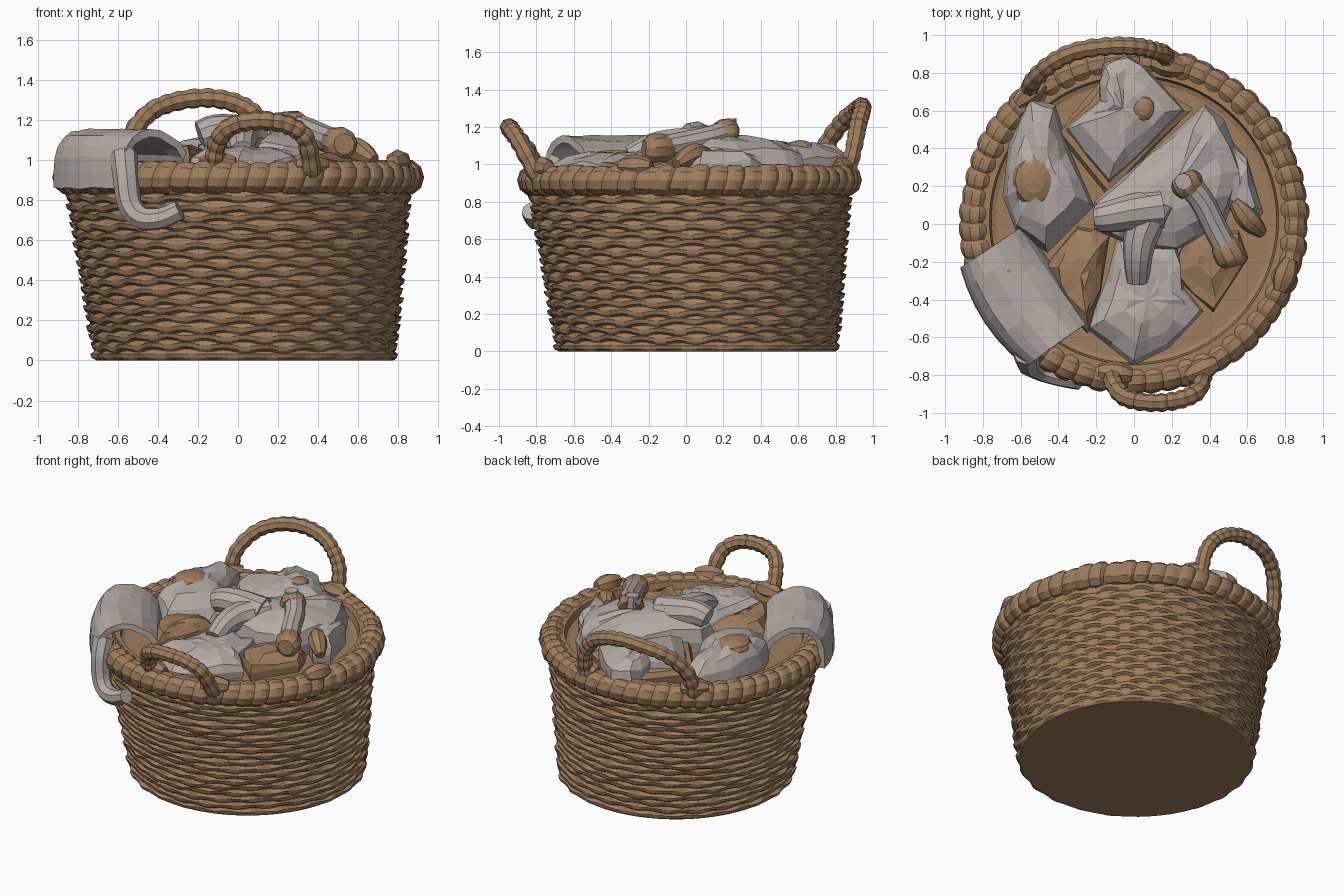
import bpy, bmesh, math, random
from mathutils import Vector, Quaternion

if "Cube" in bpy.data.objects:
    bpy.data.objects.remove(bpy.data.objects["Cube"])

random.seed(4)
TAU = 2 * math.pi


def material(name, rgb):
    m = bpy.data.materials.new(name)
    m.diffuse_color = (*rgb, 1)
    m.use_nodes = True
    m.node_tree.nodes["Principled BSDF"].inputs["Base Color"].default_value = m.diffuse_color
    return m


WICKER = material("wicker_brown", (0.345, 0.205, 0.11))
CLOTH = material("cloth_grey", (0.455, 0.41, 0.38))


def finish(name, verts, faces, mat):
    me = bpy.data.meshes.new(name)
    me.from_pydata([tuple(v) for v in verts], [], faces)
    bm = bmesh.new()
    bm.from_mesh(me)
    bmesh.ops.recalc_face_normals(bm, faces=bm.faces)
    bm.to_mesh(me)
    bm.free()
    me.materials.append(mat)
    ob = bpy.data.objects.new(name, me)
    bpy.context.collection.objects.link(ob)
    return ob


def grid_faces(rows, cols, wrap_rows=False):
    """Quads between consecutive rings of vertices."""
    return [(r * cols + c, r * cols + (c + 1) % cols,
             (r + 1) % rows * cols + (c + 1) % cols, (r + 1) % rows * cols + c)
            for r in range(rows if wrap_rows else rows - 1) for c in range(cols)]


def smooth_path(pts, steps):
    """Catmull-Rom through the points."""
    p = [Vector(q) for q in pts]
    p = [2 * p[0] - p[1]] + p + [2 * p[-1] - p[-2]]
    out = []
    for i in range(1, len(p) - 2):
        a, b, c, d = p[i - 1:i + 3]
        for k in range(steps):
            t = k / steps
            out.append(0.5 * (2 * b + (c - a) * t + (2 * a - 5 * b + 4 * c - d) * t * t
                              + (3 * b - a - 3 * c + d) * t ** 3))
    return out + [p[-2]]


def tube(name, pts, radius, mat, sides=8, steps=4):
    """Swept tube; radius is a function of the fraction along the path."""
    path = smooth_path(pts, steps)
    n, verts = len(path), []
    tan = (path[1] - path[0]).normalized()
    side = tan.orthogonal().normalized()
    for i, p in enumerate(path):
        new = (path[min(i + 1, n - 1)] - path[max(i - 1, 0)]).normalized()
        side = (tan.rotation_difference(new) @ side).normalized()
        tan = new
        r = radius(i / (n - 1))
        verts += [p + (Quaternion(tan, TAU * k / sides) @ side) * r for k in range(sides)]
    faces = grid_faces(n, sides)
    faces += [tuple(range(sides)), tuple(range((n - 1) * sides, n * sides))]
    return finish(name, verts, faces, mat)


def centre(z):
    f = z / 0.88
    return 0.035 * (1 - f), 0.06 - 0.04 * f


# Woven basket body: rows of strands bulging over alternate stakes, then inner wall and fill
ROWS, COLS, STAKES = 19, 168, 24
H = 0.88
verts = []
strand = [[random.uniform(0.6, 1.2) for _ in range(STAKES * 2)] for _ in range(ROWS)]
for r in range(ROWS):
    shift = random.uniform(-1.3, 1.3)
    drift = random.uniform(0, TAU)
    for k, (f, bulge) in enumerate(((0.0, 0.0), (0.25, 0.8), (0.7, 1.0))):
        for c in range(COLS):
            a = TAU * c / COLS
            wave = 0.5 + 0.5 * math.cos(STAKES * a + math.pi * r + shift)
            amp = strand[r][int(c * STAKES * 2 / COLS)]
            z = H * (r + f) / ROWS
            if r:
                z += 0.006 * math.cos(STAKES * a + math.pi * r) + 0.006 * math.sin(5 * a + drift)
            rad = 0.74 + 0.113 * z / H + bulge * (0.008 + 0.018 * wave * amp)
            cx, cy = centre(z)
            verts.append((cx + rad * math.cos(a), cy + rad * math.sin(a), z))
for rad, z in ((0.86, 0.88), (0.82, 0.97), (0.765, 0.97), (0.755, 0.92), (0.73, 0.91)):
    verts += [(rad * math.cos(TAU * c / COLS), 0.02 + rad * math.sin(TAU * c / COLS), z)
              for c in range(COLS)]
rings = ROWS * 3 + 5
faces = grid_faces(rings, COLS)
faces += [tuple(range(COLS)), tuple(range((rings - 1) * COLS, rings * COLS))]
finish("basket_body", verts, faces, WICKER)

# Rim wrapped in windings
WRAPS, SIDES = 58, 10
N = WRAPS * 5
verts = []
size = [random.uniform(0.92, 1.09) for _ in range(WRAPS + 1)]
for i in range(N):
    a = TAU * i / N
    w = int(i / 5)
    for k in range(SIDES):
        b = TAU * k / SIDES
        s = (0.86, 0.98, 1.02, 1.02, 0.98)[i % 5] * size[w]
        rad = 0.845 + 0.078 * s * math.cos(b)
        aa = a + 0.02 * math.sin(b)
        verts.append((rad * math.cos(aa), 0.02 + rad * math.sin(aa), 0.914 + 0.083 * s * math.sin(b)))
finish("rim", verts, grid_faces(N, SIDES, True), WICKER)


# Wrapped handles
def wrapped(r, wraps):
    return lambda t: r * (0.88 + 0.18 * abs(math.sin(math.pi * wraps * t)))


tube("back_handle", [(-0.55, 0.70, 0.93), (-0.54, 0.75, 1.10), (-0.45, 0.84, 1.23), (-0.32, 0.91, 1.29),
                     (-0.15, 0.94, 1.31), (0.0, 0.94, 1.28), (0.10, 0.92, 1.21),
                     (0.16, 0.90, 1.10), (0.17, 0.86, 0.93)], wrapped(0.048, 19), WICKER, 8, 10)
tube("front_handle", [(-0.11, -0.79, 0.93), (-0.11, -0.84, 1.06), (-0.06, -0.91, 1.15), (0.03, -0.94, 1.19),
                      (0.15, -0.945, 1.195), (0.26, -0.925, 1.17), (0.34, -0.88, 1.10),
                      (0.37, -0.79, 0.93)], wrapped(0.048, 15), WICKER, 8, 10)
# Knots where the handles and rim ends are tied
for i, (x, y, z) in enumerate([(-0.55, 0.69, 0.98), (0.18, 0.84, 0.98), (-0.10, -0.79, 0.98),
                               (0.36, -0.77, 0.98), (0.80, -0.27, 0.99)]):
    t = Vector((-y, x, 0)).normalized() * 0.09
    p = Vector((x, y, z))
    tube(f"knot_{i + 1}", [p - t, p, p + t], lambda t: 0.035 + 0.028 * math.sin(math.pi * t), WICKER, 7, 3)


# Crumpled cloth heaps: outline shrunk in rings toward the middle
def heap(name, outline, top, mat, base=0.90, edge=0.06, rough=0.02):
    pts = []
    for i, p in enumerate(outline):
        a, b = Vector(p), Vector(outline[(i + 1) % len(outline)])
        pts += [a, (a + b) / 2]
    c = sum(pts, Vector((0, 0))) / len(pts)
    n, verts = len(pts), []
    for s, f in ((1.0, None), (1.03, 0.0), (0.96, 0.5), (0.72, 0.85), (0.38, 1.0)):
        for p in pts:
            q = c + (p - c) * s
            z = base if f is None else base + edge + (top - base - edge) * f
            j = 0 if not f else rough * (0.5 if f == 1 else 1)
            verts.append((q.x + random.uniform(-j, j) * 0.7, q.y + random.uniform(-j, j) * 0.7,
                          z + random.uniform(-j, j)))
    verts.append((c.x, c.y, top))
    faces = grid_faces(5, n) + [tuple(range(n))]
    faces += [(4 * n + k, 4 * n + (k + 1) % n, 5 * n) for k in range(n)]
    return finish(name, verts, faces, mat)


heap("left_cloth", [(-0.55, 0.66), (-0.66, 0.42), (-0.69, 0.15), (-0.62, -0.03), (-0.46, -0.14),
                    (-0.22, 0.10), (-0.34, 0.38), (-0.42, 0.62)], 1.13, CLOTH)
heap("back_under_cloth", [(-0.10, 0.84), (0.30, 0.61), (-0.14, 0.16), (-0.40, 0.48)], 1.02, WICKER)
heap("back_cloth", [(-0.17, 0.84), (-0.04, 0.89), (0.10, 0.78), (0.26, 0.60), (0.06, 0.40), (-0.13, 0.22),
                    (-0.37, 0.50), (-0.18, 0.66)], 1.11, CLOTH)
heap("centre_cloth", [(0.37, 0.62), (0.47, 0.54), (0.57, 0.28), (0.47, 0.0), (0.22, -0.13),
                      (0.02, -0.12), (-0.20, -0.02), (-0.20, 0.12), (0.08, 0.36)], 1.15, CLOTH, edge=0.09)
heap("right_cloth", [(0.48, 0.48), (0.60, 0.34), (0.68, 0.06), (0.60, -0.02), (0.44, 0.15)], 1.08, CLOTH)
heap("front_cloth", [(-0.24, -0.55), (-0.14, -0.30), (-0.08, -0.06), (0.22, -0.10), (0.26, -0.34),
                     (0.36, -0.46), (0.18, -0.65), (0.0, -0.74)], 1.06, CLOTH)
heap("brown_right_cloth", [(0.20, -0.26), (0.30, -0.02), (0.55, -0.04), (0.60, -0.18), (0.42, -0.46)],
     1.03, WICKER)
heap("brown_left_cloth", [(-0.46, -0.22), (-0.30, -0.02), (-0.13, -0.05), (-0.18, -0.36), (-0.25, -0.57),
                          (-0.38, -0.42)], 1.07, WICKER)
# Sleeves lying on the heap
tube("centre_sleeve", [(0.12, 0.12, 1.09), (0.04, -0.05, 1.10), (0.02, -0.18, 1.09), (0.02, -0.30, 1.04)],
     lambda t: 0.11 - 0.05 * t, CLOTH, 10, 3)
tube("left_sleeve", [(0.14, 0.08, 1.10), (-0.02, 0.06, 1.13), (-0.12, 0.04, 1.14), (-0.19, 0.03, 1.12)],
     lambda t: 0.11 - 0.035 * t, CLOTH, 10, 3)

# Rolled sock with brown cuff and toe
tube("sock_roll", [(0.28, 0.22, 1.17), (0.36, 0.12, 1.14), (0.43, -0.02, 1.11), (0.50, -0.15, 1.085)],
     lambda t: 0.066, CLOTH, 10)
tube("sock_cuff", [(0.26, 0.25, 1.15), (0.28, 0.215, 1.16), (0.31, 0.17, 1.155)],
     lambda t: 0.068 + 0.018 * math.sin(math.pi * t), WICKER, 10)
tube("sock_opening", [(0.265, 0.23, 1.16), (0.26, 0.225, 1.242)], lambda t: 0.045, CLOTH, 8, 1)
tube("sock_toe", [(0.46, -0.07, 1.09), (0.49, -0.13, 1.085), (0.52, -0.19, 1.08), (0.53, -0.225, 1.08)],
     lambda t: 0.035 + 0.05 * math.sin(math.pi * (0.12 + 0.76 * t)), WICKER, 10)
tube("brown_roll", [(0.53, 0.12, 1.06), (0.60, 0.03, 1.05), (0.68, -0.05, 1.0)],
     lambda t: 0.03 + 0.03 * math.sin(math.pi * t), WICKER, 8)


# Brown patches showing on the cloths
def patch(name, loc, scale):
    bm = bmesh.new()
    bmesh.ops.create_uvsphere(bm, u_segments=12, v_segments=6, radius=1)
    verts = [Vector(loc) + Vector([a * b for a, b in zip(v.co, scale)]) for v in bm.verts]
    faces = [tuple(v.index for v in f.verts) for f in bm.faces]
    bm.free()
    finish(name, verts, faces, WICKER)


patch("left_cloth_opening", (-0.53, 0.23, 1.10), (0.115, 0.135, 0.055))
patch("back_cloth_patch", (0.05, 0.61, 1.09), (0.06, 0.07, 0.04))
patch("drape_patch", (-0.67, -0.25, 1.122), (0.028, 0.028, 0.025))

# Cloth draped over the rim, with its sleeve hanging outside
out, along = Vector((-0.82, -0.57)), Vector((0.57, -0.82))
profile = smooth_path([(0.50, 0, 0.92), (0.53, 0, 1.03), (0.61, 0, 1.10), (0.73, 0, 1.13),
                       (0.82, 0, 1.10), (0.865, 0, 1.01), (0.87, 0, 0.86)], 2)
STRIPS = 7
verts = []
for p in profile:
    for k in range(STRIPS):
        s = -0.33 + 0.62 * k / (STRIPS - 1)
        bow = 0.06 * (1 - (s / 0.33) ** 2) * max(0, (p.x - 0.5) / 0.37)
        q = out * (p.x + bow) + along * s
        verts.append((q.x, q.y, p.z + random.uniform(-0.008, 0.008)))
faces = [(r * STRIPS + c, r * STRIPS + c + 1, (r + 1) * STRIPS + c + 1, (r + 1) * STRIPS + c)
         for r in range(len(profile) - 1) for c in range(STRIPS - 1)]
drape = finish("draped_cloth", verts, faces, CLOTH)
mod = drape.modifiers.new("thickness", "SOLIDIFY")
mod.thickness = 0.04
mod.offset = 0
tube("draped_sleeve", [(-0.57, -0.68, 1.03), (-0.56, -0.73, 0.92), (-0.54, -0.75, 0.78), (-0.48, -0.78, 0.71),
                       (-0.38, -0.81, 0.71), (-0.29, -0.83, 0.75)], lambda t: 0.07 - 0.02 * t, CLOTH, 8, 3)
